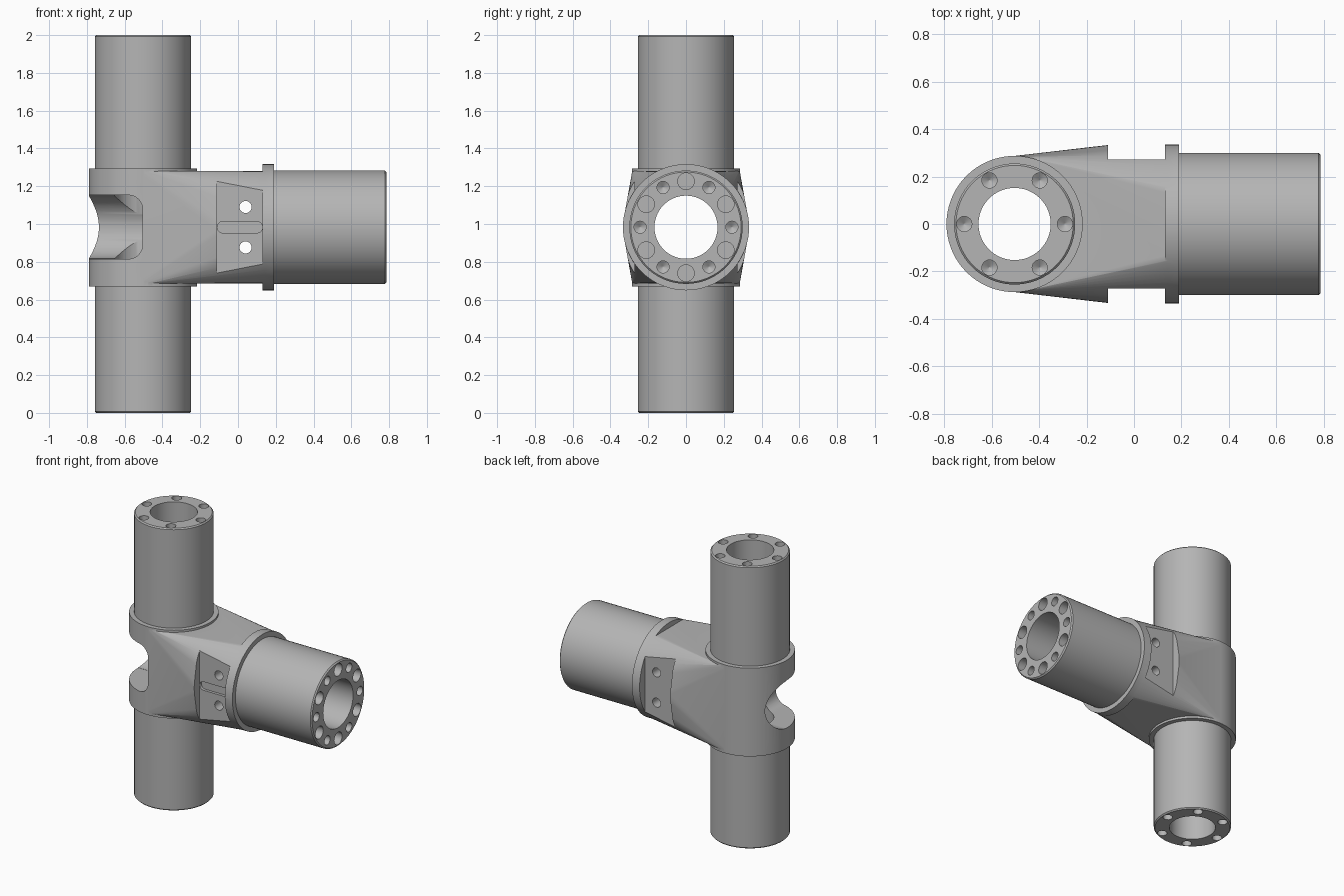
import bpy, bmesh, math
from mathutils import Vector, Matrix

if "Cube" in bpy.data.objects:
    bpy.data.objects.remove(bpy.data.objects["Cube"], do_unlink=True)

X, Y, Z = Vector((1, 0, 0)), Vector((0, 1, 0)), Vector((0, 0, 1))
PX, CZ = -0.503, 0.983          # upright axis x, side axis height
UP_R, SIDE_R = 0.255, 0.30
SEG = 72

grey = bpy.data.materials.new("metal_grey")
grey.use_nodes = True
grey.diffuse_color = (0.46, 0.46, 0.46, 1)
grey.node_tree.nodes["Principled BSDF"].inputs["Base Color"].default_value = grey.diffuse_color


def to_object(name, bm):
    bmesh.ops.recalc_face_normals(bm, faces=bm.faces)
    mesh = bpy.data.meshes.new(name)
    bm.to_mesh(mesh)
    bm.free()
    mesh.materials.append(grey)
    ob = bpy.data.objects.new(name, mesh)
    bpy.context.collection.objects.link(ob)
    return ob


def turned(name, profile, origin, axis, seg=SEG):
    """Closed solid turned from (radius, distance) points along an axis."""
    bm = bmesh.new()
    rot = Matrix.Identity(3) if axis == Z else axis.to_track_quat('Z', 'Y').to_matrix()
    rings = []
    for r, t in profile:
        ring = []
        for i in range(seg):
            a = math.tau * i / seg
            p = Vector((r * math.cos(a), r * math.sin(a), t))
            ring.append(bm.verts.new(rot @ p + Vector(origin)))
        rings.append(ring)
    for lo, hi in zip(rings, rings[1:]):
        for i in range(seg):
            j = (i + 1) % seg
            bm.faces.new((lo[i], lo[j], hi[j], hi[i]))
    bm.faces.new(rings[0])
    bm.faces.new(rings[-1])
    return to_object(name, bm)


def rod(name, r, start, axis, length, chamfer=0, seg=SEG):
    profile = [(r, 0), (r, length)]
    if chamfer:
        profile = [(r, 0), (r, length - chamfer), (r - chamfer, length)]
    return turned(name, profile, start, axis, seg)


def drill(r, mouth, axis, depth, tip):
    """Blind hole cutter going in along the axis, with a conical tip."""
    profile = [(r, -0.05), (r, depth)]
    if tip:
        profile.append((0.002, depth + r * 0.6))
    return turned("drill", profile, mouth, axis, 24)


def block(name, lo, hi):
    bm = bmesh.new()
    bmesh.ops.create_cube(bm, size=1)
    lo, hi = Vector(lo), Vector(hi)
    for v in bm.verts:
        v.co = Vector([(a + b) / 2 + c * (b - a) for a, b, c in zip(lo, hi, v.co)])
    return to_object(name, bm)


def round_edges(ob, width, test):
    """Round the y-running edges of a block that pass the test."""
    bm = bmesh.new()
    bm.from_mesh(ob.data)
    edges = [e for e in bm.edges
             if abs(e.verts[0].co.y - e.verts[1].co.y) > 1e-4 and test(e.verts[0].co)]
    bmesh.ops.bevel(bm, geom=edges, offset=width, segments=8, profile=0.5, affect='EDGES')
    bm.to_mesh(ob.data)
    bm.free()
    return ob


def combine(ob, tools, operation):
    """Apply booleans one by one and remove the tools."""
    for tool in tools:
        tool.hide_render = True
        mod = ob.modifiers.new("bool", 'BOOLEAN')
        mod.operation, mod.solver, mod.object = operation, 'EXACT', tool
    dg = bpy.context.evaluated_depsgraph_get()
    dg.update()
    mesh = bpy.data.meshes.new_from_object(ob.evaluated_get(dg))
    ob.modifiers.clear()
    ob.data = mesh
    for tool in tools:
        bpy.data.objects.remove(tool, do_unlink=True)
    return ob


def upright_bore():
    return rod("bore", 0.152, (PX, 0, -0.1), Z, 2.2)


def side_bore():
    return rod("bore", 0.167, (-1, 0, CZ), X, 2)


parts = []

# Upper and lower upright tubes with six bolt holes in each end
for name, joint, axis in (("upper_tube", 1.29, Z), ("lower_tube", 0.68, -Z)):
    end = 2 if axis == Z else 0
    tube = rod(name, UP_R, (PX, 0, joint), axis, abs(end - joint), 0.008)
    cuts = [upright_bore()]
    for k in range(6):
        a = math.tau * k / 6
        cuts.append(drill(0.032, (PX + 0.212 * math.cos(a), 0.212 * math.sin(a), end),
                          -axis, 0.09, True))
    parts.append(combine(tube, cuts, 'DIFFERENCE'))

# Side tube with alternating large pockets and small bolt holes
side = rod("side_tube", SIDE_R, (0.18, 0, CZ), X, 0.605, 0.008)
cuts = [side_bore()]
for k in range(12):
    a = math.tau * k / 12
    small = k % 2 == 0
    cuts.append(drill(0.032 if small else 0.044,
                      (0.785, 0.243 * math.cos(a), CZ + 0.243 * math.sin(a)),
                      -X, 0.09, small))
parts.append(combine(side, cuts, 'DIFFERENCE'))

# Junction body: hull from the collar to a round section with flat top and bottom
bm = bmesh.new()
for i in range(SEG):
    a = math.tau * (i + 0.5) / SEG
    c, s = math.cos(a), math.sin(a)
    for z in (-0.297, 0.297):
        bm.verts.new((PX + 0.285 * c, 0.285 * s, CZ + z))
    for x in (-0.11, 0.15):
        bm.verts.new((x, 0.333 * c, CZ + max(-0.297, min(0.297, 0.333 * s))))
hull = bmesh.ops.convex_hull(bm, input=bm.verts)
junk = {g for g in hull["geom_interior"] + hull["geom_unused"] if isinstance(g, bmesh.types.BMVert)}
bmesh.ops.delete(bm, geom=list(junk), context='VERTS')
bmesh.ops.dissolve_limit(bm, angle_limit=0.002, verts=bm.verts, edges=bm.edges)
body = to_object("junction_body", bm)

collar = rod("collar", 0.287, (PX, 0, 0.67), Z, 0.625)
flange = rod("flange", 0.334, (0.13, 0, CZ), X, 0.06)
combine(body, [collar, flange], 'UNION')

# Bores, corner window, side flats, cross holes and front slot
window = round_edges(block("window", (-1, -0.6, CZ - 0.168), (-0.505, 0.01, CZ + 0.17)),
                     0.075, lambda p: p.x > -0.6)
slot = round_edges(block("slot", (-0.11, -0.4, CZ - 0.03), (0.13, -0.252, CZ + 0.03)),
                   0.0295, lambda p: True)
cuts = [upright_bore(), side_bore(), window]
for s in (-1, 1):
    y = sorted((s * 0.272, s * 0.5))
    cuts.append(block("flat", (-0.11, y[0], 0.5), (0.13, y[1], 1.5)))
    cuts.append(rod("cross_hole", 0.032, (0.04, -0.6, CZ + s * 0.107), Y, 1.2, seg=32))
cuts.append(slot)
parts.append(combine(body, cuts, 'DIFFERENCE'))

# Smooth shading with crisp edges
for ob in parts:
    ob.data.shade_smooth()
    ob.data.set_sharp_from_angle(angle=math.radians(30))
